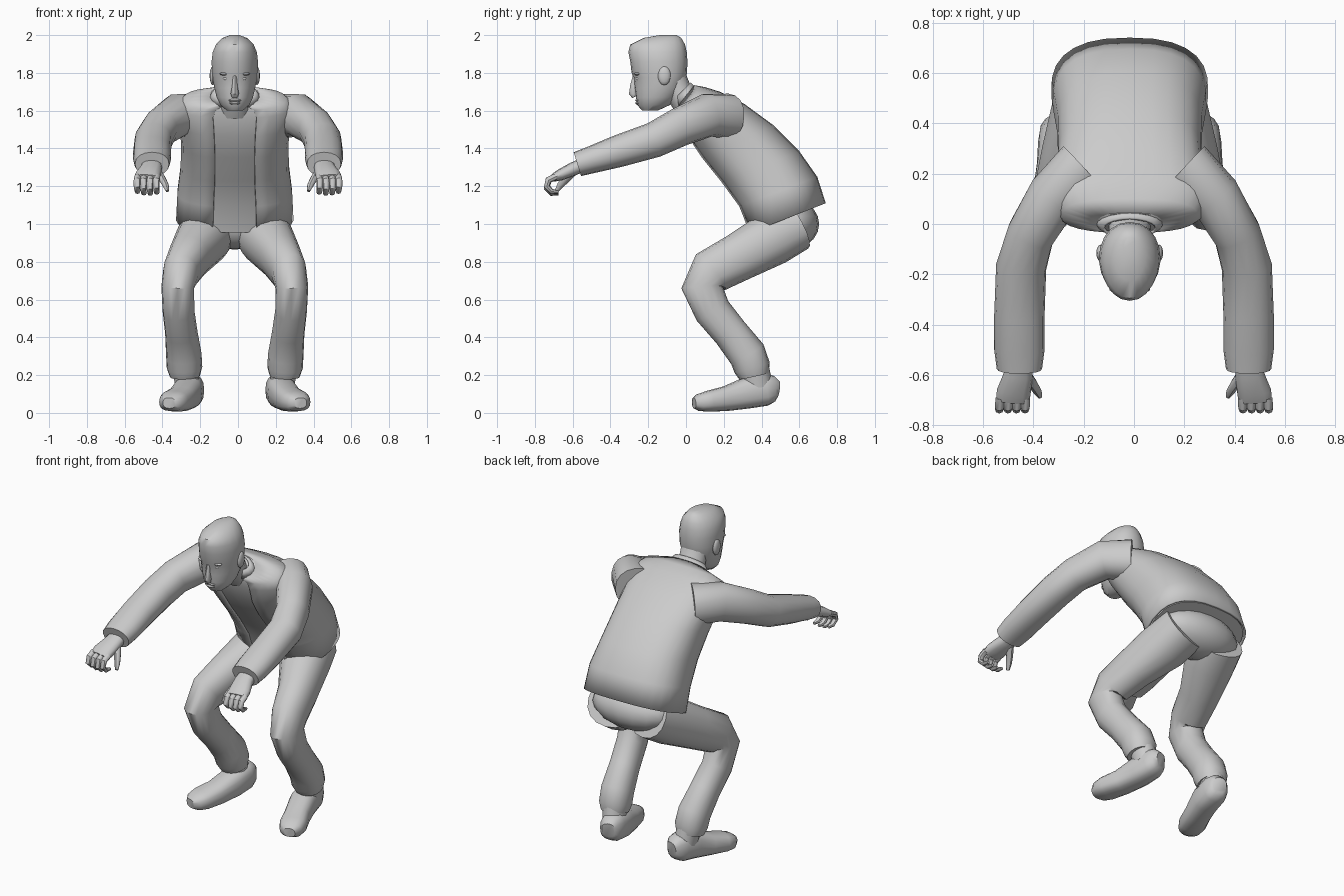
import bpy, bmesh, math
from mathutils import Vector

OFF = -0.017  # the body sits slightly left of the origin


def power(c, e):
    return math.copysign(abs(c) ** (2 / e), c)


def finish(bm, name, angle=45):
    bmesh.ops.recalc_face_normals(bm, faces=bm.faces)
    me = bpy.data.meshes.new(name)
    bm.to_mesh(me)
    bm.free()
    ob = bpy.data.objects.new(name, me)
    bpy.context.collection.objects.link(ob)
    bpy.ops.object.select_all(action='DESELECT')
    ob.select_set(True)
    bpy.context.view_layer.objects.active = ob
    bpy.ops.object.shade_smooth_by_angle(angle=math.radians(angle))
    return ob


def loft(name, rings, n=16, e=2.0, gap=0.0, taper=0.0):
    """Skin rings of (centre, half-width vector, half-depth vector).
    gap (degrees) leaves the front open; taper narrows the front."""
    bm = bmesh.new()
    rows = []
    for c, u, v in rings:
        row = []
        for i in range(n):
            if gap:
                a = math.radians(-90 + gap + (360 - 2 * gap) * i / (n - 1))
            else:
                a = 2 * math.pi * i / n - math.pi / 2
            k = 1 - taper * max(0, -math.sin(a))
            row.append(bm.verts.new(c + u * power(math.cos(a), e) * k + v * power(math.sin(a), e)))
        rows.append(row)
    for r0, r1 in zip(rows, rows[1:]):
        for i in range(n - 1 if gap else n):
            j = (i + 1) % n
            bm.faces.new((r0[i], r0[j], r1[j], r1[i]))
    if not gap:
        bm.faces.new(rows[0])
        bm.faces.new(rows[-1])
    return finish(bm, name)


def section(front, back, w, k=1.0):
    """Ring spanning front to back (y, z) points with half-width w."""
    f, b = Vector((OFF, *front)), Vector((OFF, *back))
    return ((f + b) / 2, Vector((w * k, 0, 0)), (b - f) / 2 * k)


def tube(name, path, side=1, off=0.0, n=14, e=2.0):
    """Limb along (x, y, z, half-width, half-depth) points."""
    pts = [Vector((off + side * p[0], p[1], p[2])) for p in path]
    rings = []
    for i, p in enumerate(path):
        t = (pts[min(i + 1, len(pts) - 1)] - pts[max(i - 1, 0)]).normalized()
        u = (Vector((1, 0, 0)) - t * t.x).normalized()
        rings.append((pts[i], u * p[3], t.cross(u) * p[4]))
    return loft(name, rings, n, e)


def ball(name, loc, size, seg=14):
    bm = bmesh.new()
    bmesh.ops.create_uvsphere(bm, u_segments=seg, v_segments=seg // 2 + 1, radius=1)
    for v in bm.verts:
        v.co = Vector(v.co[i] * size[i] + loc[i] for i in range(3))
    return finish(bm, name)


# Jacket, open at the front, with the shirt inside
torso = [((.33, .95), (.74, 1.11), .312), ((.275, 1.09), (.695, 1.25), .305),
         ((.18, 1.22), (.60, 1.385), .288), ((.08, 1.345), (.46, 1.525), .285),
         ((.005, 1.46), (.31, 1.635), .295), ((-.03, 1.56), (.18, 1.70), .31),
         ((-.035, 1.60), (.10, 1.725), .27), ((-.04, 1.63), (.045, 1.735), .13)]
jacket = loft("jacket", [section(*r) for r in torso], n=25, e=2.5, gap=17)
jacket.modifiers.new("thickness", 'SOLIDIFY').thickness = 0.012
loft("shirt", [section(*r, .94) for r in torso], n=24, e=2.5)
collar = loft("collar", [section((-.045, 1.61), (.055, 1.72), .14),
                         section((-.06, 1.665), (.025, 1.75), .108)], n=17, gap=28)
collar.modifiers.new("thickness", 'SOLIDIFY').thickness = 0.012

# Head, neck and face
skull = [(1.60, -.232, -.15, .042), (1.63, -.258, -.085, .076), (1.67, -.265, -.045, .096),
         (1.72, -.272, -.015, .108), (1.775, -.277, .0, .118), (1.80, -.288, .005, .12),
         (1.86, -.295, .008, .123), (1.91, -.305, .004, .117), (1.95, -.295, -.005, .1),
         (1.985, -.225, -.025, .065), (2.0, -.14, -.05, .025)]
loft("head", [section((f, z), (b, z), w) for z, f, b, w in skull], n=20, e=2.15, taper=.12)
tube("neck", [(0, .03, 1.60, .09, .075), (0, -.03, 1.68, .083, .07), (0, -.07, 1.78, .085, .07)], off=OFF)
tube("nose", [(0, -.27, 1.785, .010, .012), (0, -.278, 1.73, .014, .018),
              (0, -.28, 1.69, .022, .022), (0, -.272, 1.673, .016, .014)], off=OFF, n=8)
for z, size in ((1.655, .036), (1.64, .031)):
    ball("lip", (OFF, -.252, z), (size, .017, .009), 10)
for s in (1, -1):
    ball("eye", (OFF + s * .045, -.25, 1.77), (.018, .016, .011), 10)
    ball("eyebrow", (OFF + s * .048, -.257, 1.795), (.034, .018, .010), 10)
    ball("ear", (OFF + s * .117, -.115, 1.785), (.016, .034, .05), 12)

# Trousers: pelvis, then bent legs
ball("trouser_seat", (OFF, .55, 1.0), (.27, .155, .135), 18)
leg = [(.13, .585, .99, .145, .135), (.165, .46, .925, .145, .145), (.24, .28, .825, .112, .128),
       (.285, .13, .745, .096, .122), (.302, .085, .665, .087, .11), (.298, .14, .54, .084, .098),
       (.283, .235, .425, .086, .093), (.27, .325, .31, .094, .1), (.266, .35, .24, .094, .097),
       (.264, .36, .195, .08, .08)]
sock = [(.265, .36, .26, .07, .075), (.25, .38, .14, .066, .08)]
shoe = [(.222, .485, .125, .04, .045), (.228, .465, .128, .06, .07), (.235, .42, .122, .074, .085),
        (.25, .32, .105, .078, .083), (.285, .21, .075, .075, .066), (.32, .12, .062, .08, .056),
        (.338, .07, .055, .066, .046), (.347, .042, .052, .035, .028)]

# Sleeves and curled hands
sleeve = [(.20, .22, 1.57, .12, .12), (.32, .11, 1.575, .105, .115), (.41, -.04, 1.51, .095, .102),
          (.448, -.17, 1.445, .1, .094), (.455, -.36, 1.385, .1, .085), (.455, -.50, 1.34, .1, .072),
          (.455, -.575, 1.317, .09, .066)]
palm = [(.455, -.53, 1.32, .052, .036), (.46, -.60, 1.29, .058, .036),
        (.478, -.67, 1.258, .068, .03), (.482, -.705, 1.243, .064, .02)]
thumb = [(.43, -.60, 1.28, .024, .026), (.402, -.635, 1.24, .02, .022),
         (.383, -.665, 1.205, .017, .018), (.373, -.685, 1.175, .009, .01)]

for s, label in ((1, "right"), (-1, "left")):
    tube("trouser_leg_" + label, leg, s, OFF, 16, 2.2)
    tube("sock_" + label, sock, s, OFF)
    tube("shoe_" + label, shoe, s, OFF, 16, 2.6)
    tube("sleeve_" + label, sleeve, s, 0, 16, 2.2)
    tube("palm_" + label, palm, s, 0, 12, 2.4)
    tube("thumb_" + label, thumb, s, 0, 8)
    for i, drop in enumerate((0, .006, .004, -.004)):
        x = .43 + .034 * i
        curl = [(x, -.69, 1.25, .018, .018), (x + .002, -.728, 1.232, .018, .018),
                (x + .003, -.737, 1.195 - drop, .017, .016), (x, -.71, 1.168 - drop, .015, .014),
                (x - .003, -.675, 1.165 - drop, .010, .009)]
        tube("finger_" + label, curl, s, 0, 8)
